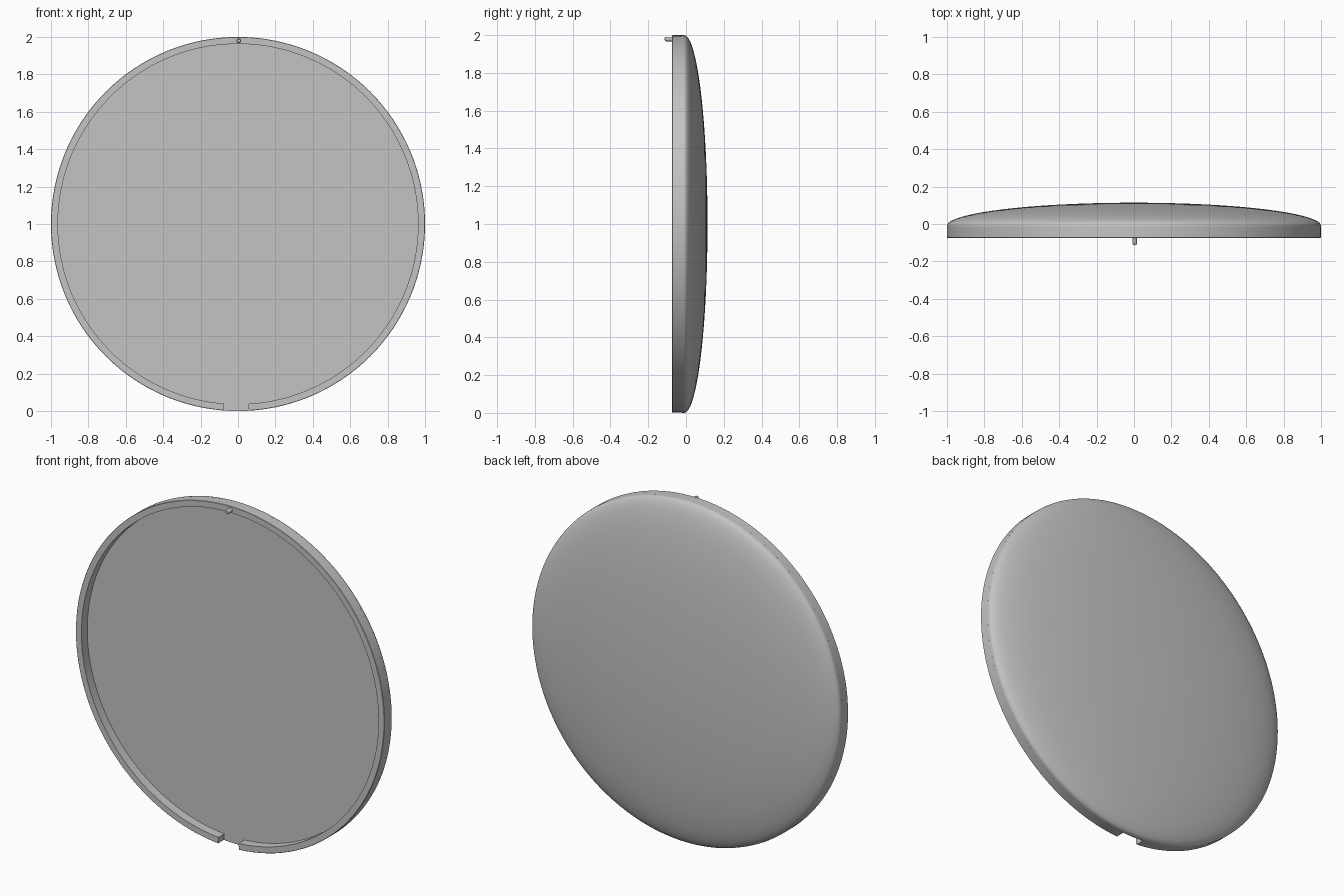
import bpy, bmesh, math

if "Cube" in bpy.data.objects:
    bpy.data.objects.remove(bpy.data.objects["Cube"])

grey = bpy.data.materials.new("plain_grey")
grey.diffuse_color = (0.55, 0.55, 0.55, 1)
grey.use_nodes = True
grey.node_tree.nodes["Principled BSDF"].inputs["Base Color"].default_value = grey.diffuse_color


def lathe(name, profile, n, centre=(0, 1), a0=0.0, a1=math.tau, closed=False):
    """Turn (radius, y) points about a y-parallel axis; angle 0 points down."""
    full = a1 - a0 > math.tau - 1e-6
    bm = bmesh.new()
    rings = []
    for i in range(n if full else n + 1):
        a = a0 + (a1 - a0) * i / n
        rings.append([bm.verts.new((centre[0] + r * math.sin(a), y, centre[1] - r * math.cos(a)))
                      for r, y in profile])
    m = len(profile)
    for i in range(n):
        p, q = rings[i], rings[(i + 1) % len(rings)]
        for j in range(m if closed else m - 1):
            k = (j + 1) % m
            bm.faces.new((p[j], p[k], q[k], q[j]))
    if closed and not full:
        bm.faces.new(rings[0])
        bm.faces.new(rings[-1])
    bmesh.ops.remove_doubles(bm, verts=bm.verts[:], dist=1e-5)
    bmesh.ops.recalc_face_normals(bm, faces=bm.faces[:])
    mesh = bpy.data.meshes.new(name)
    bm.to_mesh(mesh)
    bm.free()
    mesh.materials.append(grey)
    obj = bpy.data.objects.new(name, mesh)
    bpy.context.collection.objects.link(obj)
    obj.select_set(True)
    bpy.context.view_layer.objects.active = obj
    return obj


FLOOR, FRONT, EDGE, BACK = -0.02, -0.074, -0.01, 0.114

# Domed back with a flat recessed front
dome = [(0, FLOOR), (1, FLOOR)]
for i in range(25):
    t = math.pi / 2 * i / 24
    dome.append((math.cos(t) if i < 24 else 0, EDGE + (BACK - EDGE) * math.sin(t)))
lathe("domed_back", dome, 128)

# Raised rim, open at the bottom notch
lathe("rim", [(0.963, FLOOR), (0.963, FRONT), (0.998, FRONT), (1, FRONT + 0.002), (1, FLOOR)],
      128, a0=math.asin(0.058), a1=math.tau - math.asin(0.078), closed=True)

# Small locating pin at the top of the rim
lathe("locating_pin", [(0, -0.06), (0.012, -0.06), (0.012, -0.106), (0.009, -0.111), (0, -0.114)],
      16, centre=(0.004, 1.979))

bpy.ops.object.shade_smooth_by_angle(angle=math.radians(35))
